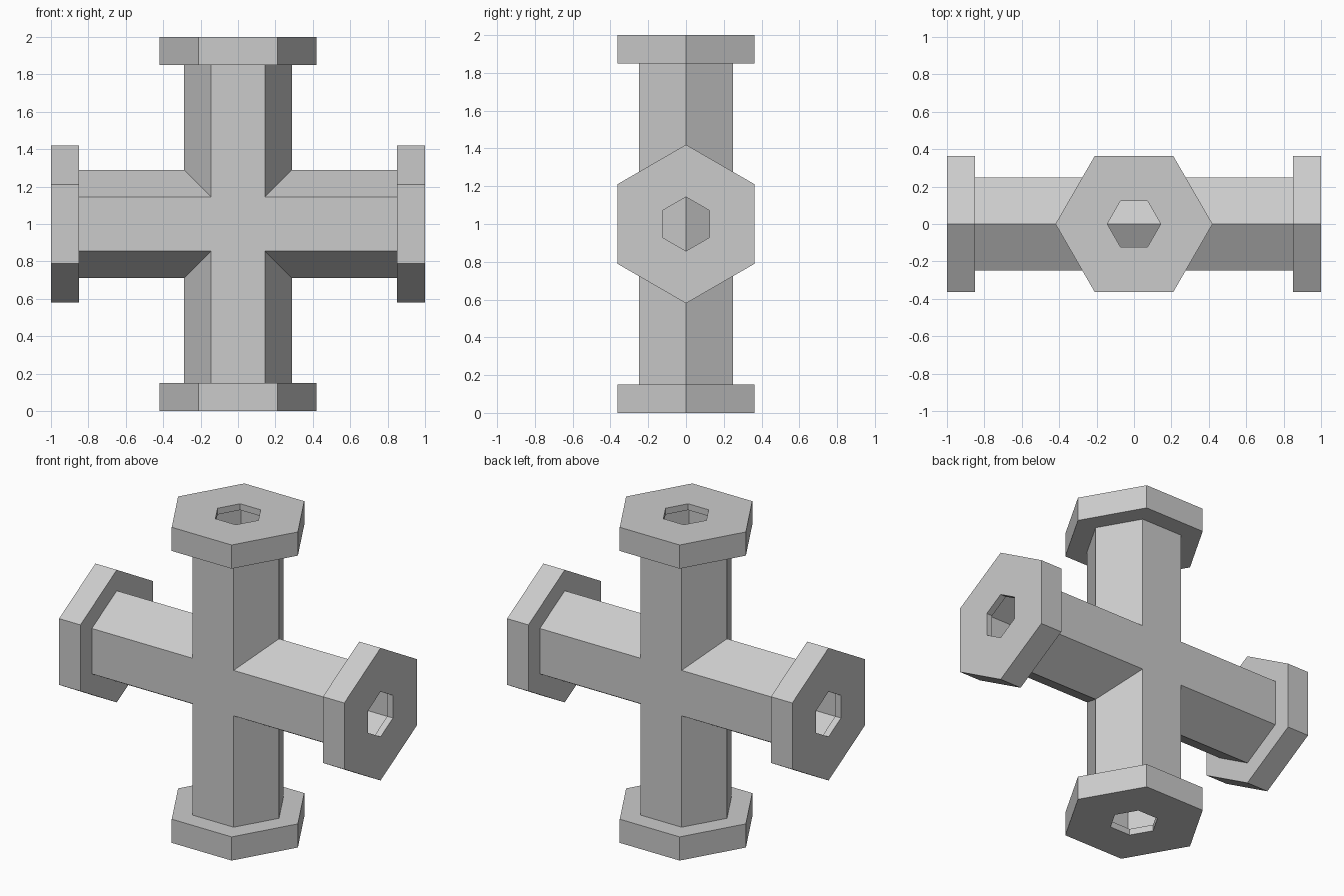
import bpy, bmesh
from math import cos, sin, pi, sqrt
from mathutils import Matrix, Vector

if "Cube" in bpy.data.objects:
    bpy.data.objects.remove(bpy.data.objects["Cube"])

PIPE, FLANGE, BORE, CAVITY = 0.288, 0.42, 0.143, 0.2
bm = bmesh.new()


def add_arm(turn):
    """One hexagonal arm: mitred pipe, flange and recessed bore, turned about Y."""
    spin = Matrix.Translation((0, 0, 1)) @ Matrix.Rotation(turn, 4, 'Y')

    def ring(r, height):
        out = []
        for i in range(6):
            x, y = r * cos(i * pi / 3), r * sin(i * pi / 3)
            out.append(bm.verts.new(spin @ Vector((x, y, height(x, y)))))
        return out

    def flat(h):
        return lambda x, y: h

    rings = [
        ring(PIPE, lambda x, y: abs(x)),                       # mitre at the crossing
        ring(PIPE, flat(0.85)),
        ring(FLANGE, flat(0.85)),
        ring(FLANGE, flat(1.0)),
        ring(BORE, flat(1.0)),                                 # hole in the end
        ring(BORE, flat(0.96)),
        ring(CAVITY, flat(0.96)),
        ring(CAVITY, lambda x, y: 0.285 - abs(y) / sqrt(3)),   # ridged floor
    ]
    for a, b in zip(rings, rings[1:]):
        for i in range(6):
            j = (i + 1) % 6
            bm.faces.new((a[i], a[j], b[j], b[i]))
    f = rings[-1]
    bm.faces.new((f[0], f[1], f[2], f[3]))
    bm.faces.new((f[3], f[4], f[5], f[0]))


for k in range(4):
    add_arm(k * pi / 2)

# Flat squares at the centre, front and back
h, d = PIPE / 2, PIPE * sqrt(3) / 2
for y in (-d, d):
    bm.faces.new([bm.verts.new((sx * h, y, 1 + sz * h))
                  for sx, sz in ((-1, -1), (1, -1), (1, 1), (-1, 1))])

bmesh.ops.remove_doubles(bm, verts=bm.verts, dist=0.0005)
bmesh.ops.recalc_face_normals(bm, faces=bm.faces)

# Merge the coplanar front and back faces into one cross shape
flat_edges = [e for e in bm.edges if len(e.link_faces) == 2
              and all(abs(abs(v.co.y) - d) < 1e-3 for v in e.verts)
              and e.calc_face_angle() < 0.001]
bmesh.ops.dissolve_edges(bm, edges=flat_edges, use_verts=False)

mesh = bpy.data.meshes.new("pipe_cross")
bm.to_mesh(mesh)
bm.free()
bpy.context.collection.objects.link(bpy.data.objects.new("pipe_cross", mesh))
